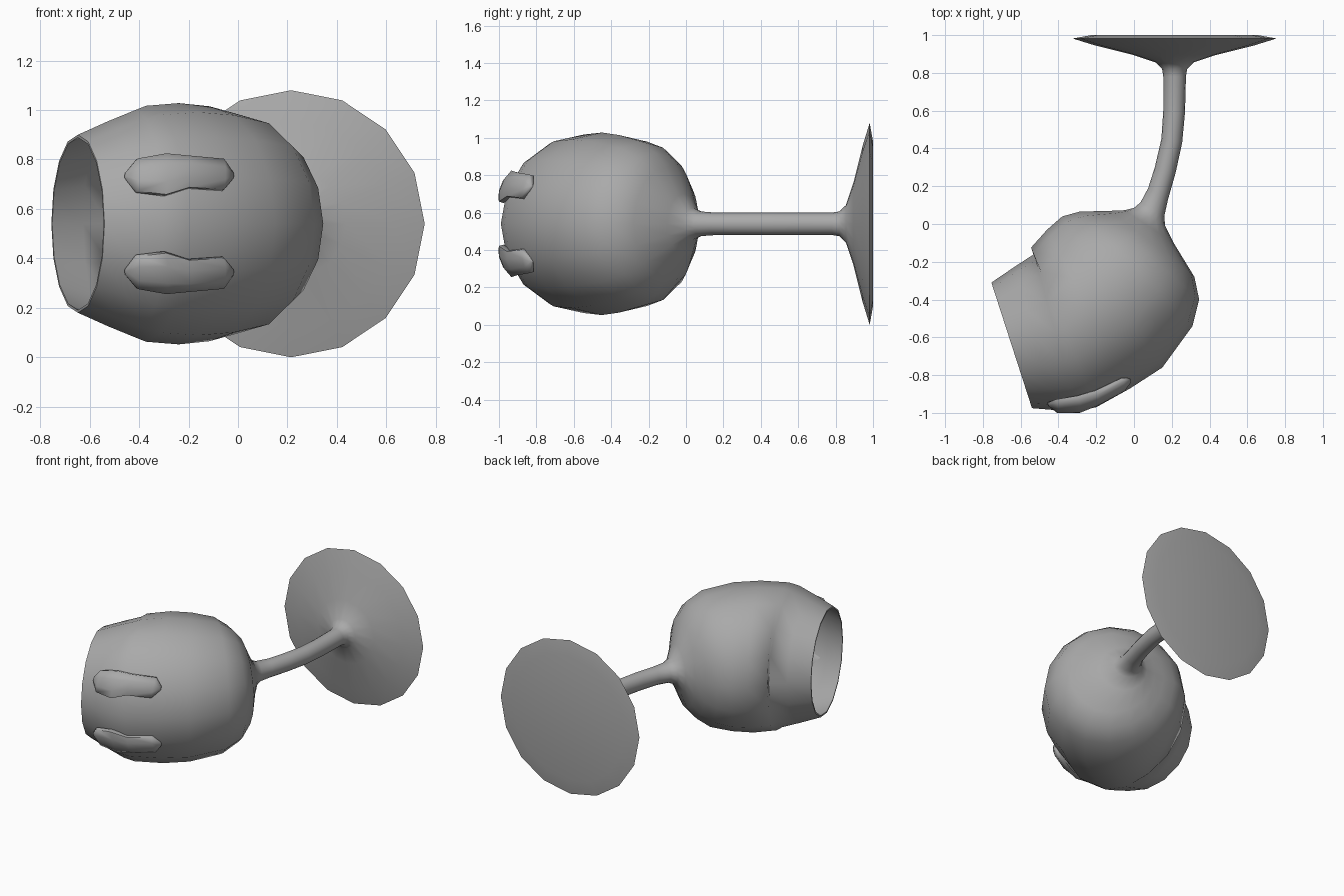
import bpy, bmesh, math

if "Cube" in bpy.data.objects:
    bpy.data.objects.remove(bpy.data.objects["Cube"], do_unlink=True)

SIDES = 16
MID_Z = 0.54

grey = bpy.data.materials.new("plain grey")
grey.diffuse_color = (0.4, 0.4, 0.4, 1)
grey.use_nodes = True
grey.node_tree.nodes["Principled BSDF"].inputs["Base Color"].default_value = (0.4, 0.4, 0.4, 1)


def loft(name, rings):
    """Skin a list of point loops, cap both ends and shade smooth."""
    bm = bmesh.new()
    loops = [[bm.verts.new(p) for p in ring] for ring in rings]
    for a, b in zip(loops, loops[1:]):
        n = len(a)
        for i in range(n):
            j = (i + 1) % n
            bm.faces.new((a[i], a[j], b[j], b[i]))
    bm.faces.new(loops[0])
    bm.faces.new(loops[-1])
    bmesh.ops.recalc_face_normals(bm, faces=bm.faces)
    mesh = bpy.data.meshes.new(name)
    bm.to_mesh(mesh)
    bm.free()
    mesh.materials.append(grey)
    obj = bpy.data.objects.new(name, mesh)
    bpy.context.collection.objects.link(obj)
    bpy.ops.object.select_all(action='DESELECT')
    obj.select_set(True)
    bpy.context.view_layer.objects.active = obj
    bpy.ops.object.shade_smooth_by_angle(angle=math.radians(65))
    return obj


def section(left, right, half, shrink=1.0):
    """Upright ellipse through two plan points, with a half height."""
    cx, cy = (left[0] + right[0]) / 2, (left[1] + right[1]) / 2
    dx, dy = (right[0] - cx) * shrink, (right[1] - cy) * shrink
    angles = [math.tau * i / SIDES for i in range(SIDES)]
    return [(cx + dx * math.cos(t), cy + dy * math.cos(t),
             MID_Z + half * shrink * math.sin(t)) for t in angles]


# Foot: (y, radius) from the flat underside to the flare
foot = [section((0.215 - r, y), (0.215 + r, y), r)
        for y, r in [(1.0, 0.44), (0.982, 0.54), (0.945, 0.42),
                     (0.895, 0.22), (0.855, 0.1), (0.82, 0.066)]]

# Curved stem: left point, right point, half height
stem = [section(*s) for s in [
    ((0.155, 0.78), (0.275, 0.78), 0.06),
    ((0.155, 0.6), (0.27, 0.59), 0.06),
    ((0.145, 0.45), (0.255, 0.43), 0.06),
    ((0.11, 0.3), (0.22, 0.27), 0.06),
    ((0.075, 0.19), (0.18, 0.13), 0.06),
    ((0.035, 0.115), (0.16, 0.04), 0.066)]]

# Bowl, from the neck to the tilted rim
bowl = [
    ((0.0, 0.085), (0.165, -0.01), 0.085),
    ((-0.05, 0.073), (0.21, -0.1), 0.16),
    ((-0.12, 0.07), (0.32, -0.28), 0.30),
    ((-0.2, 0.068), (0.345, -0.4), 0.38),
    ((-0.29, 0.065), (0.31, -0.54), 0.44),
    ((-0.38, 0.04), (0.15, -0.76), 0.475),
    ((-0.46, -0.03), (-0.02, -0.87), 0.488),
    ((-0.545, -0.125), (-0.2, -0.97), 0.477),
    ((-0.53, -0.16), (-0.3, -0.99), 0.46),
    ((-0.63, -0.225), (-0.42, -0.985), 0.415),
    ((-0.755, -0.31), (-0.54, -0.975), 0.36)]
outside = [section(*s) for s in bowl]
inside = [section(*s, shrink=0.97) for s in reversed(bowl[2:])]
loft("bent_glass", foot + stem + outside + inside)

# Two raised bars on the bowl: x, y, middle, half height, half thickness
bar = [(-0.455, -0.955, 0.0, 0.012, 0.01),
       (-0.41, -0.965, 0.0, 0.066, 0.027),
       (-0.295, -0.955, 0.003, 0.083, 0.032),
       (-0.2, -0.92, 0.013, 0.064, 0.032),
       (-0.06, -0.85, 0.003, 0.062, 0.027),
       (-0.02, -0.828, 0.0, 0.012, 0.01)]
for name, side in (("upper_bar", 1), ("lower_bar", -1)):
    rings = []
    for x, y, mid, half, thick in bar:
        ring = []
        for i in range(8):
            t = math.tau * (i + 0.5) / 8
            rise = half * math.sin(t) / math.sin(math.tau * 1.5 / 8)
            out = thick * math.cos(t)
            ring.append((x + 0.4 * out, y - out + 0.4 * rise,
                         MID_Z + side * (0.195 + mid + rise + 0.3 * out)))
        rings.append(ring)
    loft(name, rings)
